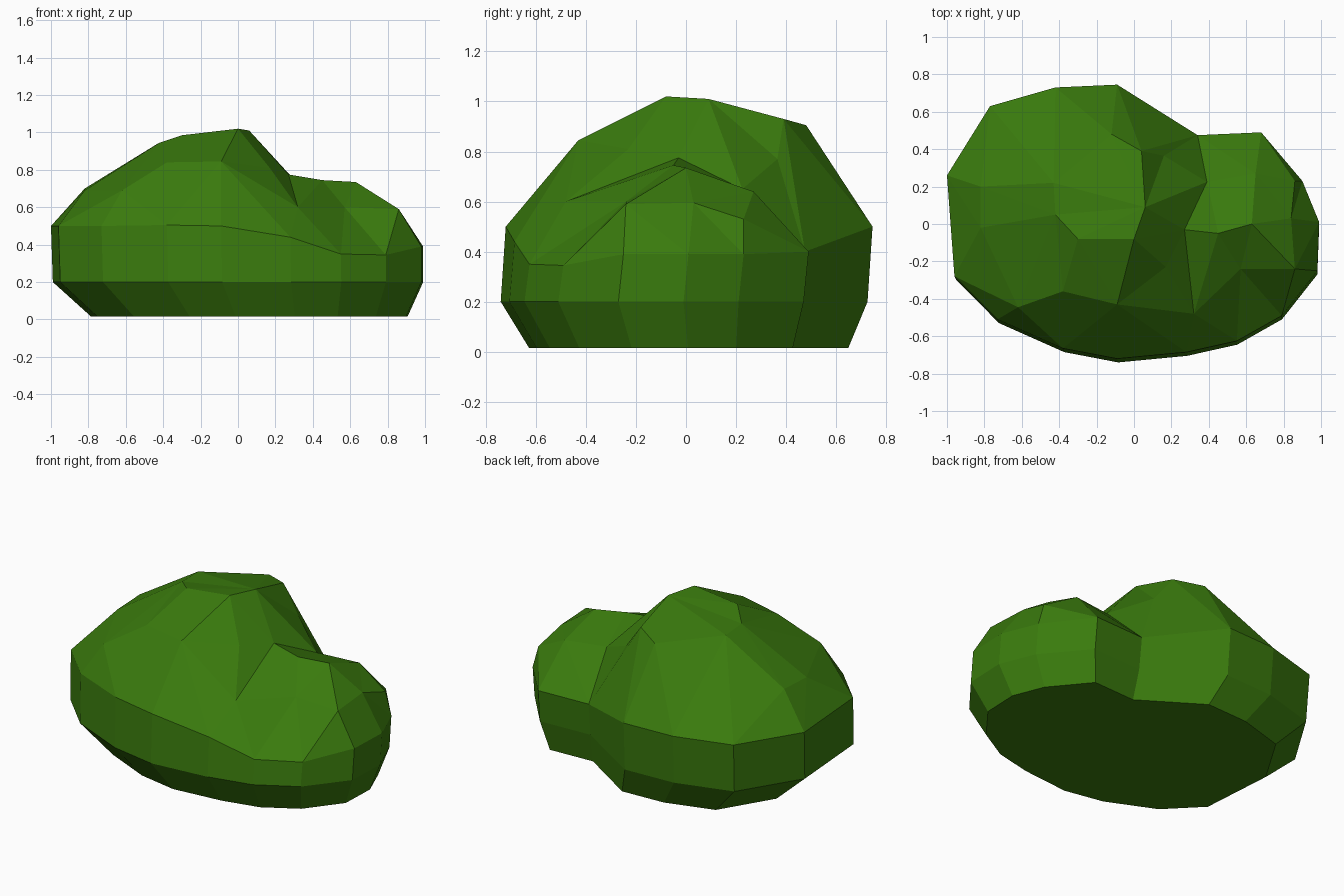
import bpy, bmesh
from mathutils import Vector
from mathutils.geometry import delaunay_2d_cdt

if "Cube" in bpy.data.objects:
    bpy.data.objects.remove(bpy.data.objects["Cube"])

green = bpy.data.materials.new("leaf green")
green.diffuse_color = (0.042, 0.197, 0.004, 1)
green.use_nodes = True
green.node_tree.nodes["Principled BSDF"].inputs["Base Color"].default_value = green.diffuse_color

# Widest outline of the bush, counter-clockwise from the front left
belt = [(-.96, -.28, .5), (-.73, -.51, .5), (-.38, -.665, .505), (-.09, -.72, .5),
        (.28, -.685, .44), (.55, -.625, .35), (.79, -.49, .345), (.98, -.25, .39),
        (.99, .01, .39), (.9, .23, .39), (.68, .49, .4), (.34, .475, .4),
        (-.09, .745, .5), (-.42, .73, .5), (-.77, .63, .5), (-1, .26, .5)]

# Crease between the two lobes, from back to front
valley = [(.39, .225, .65), (.27, -.03, .775), (.32, -.48, .6)]

# Rim of the tall lobe's flat top
rim = [(-.12, .48, .905), (.04, .39, .93), (.06, .09, 1.01), (0, -.08, 1.02),
       (-.3, -.08, .985), (-.42, .05, .945), (-.43, .22, .94)]

# Slopes of the tall lobe, then the low lobe
slopes = [(.16, .365, .77), (-.82, .2, .7), (-.82, -.02, .69), (-.62, -.445, .69),
          (-.38, -.36, .84), (-.09, -.43, .845), (.17, -.23, .81),
          (.45, -.05, .745), (.63, 0, .735), (.65, .27, .64), (.57, -.24, .6),
          (.86, -.24, .59), (.84, .03, .595), (.86, .23, .53)]

points = belt + valley + rim + slopes
n = len(belt)
v, r = n, n + len(valley)
edges = [(i, (i + 1) % n) for i in range(n)]                     # outline
edges += [(11, v), (v, v + 1), (v + 1, v + 2), (v + 2, 4)]       # crease
edges += [(r + i, r + (i + 1) % len(rim)) for i in range(len(rim))]

# Facet the top surface between the points
flat = [Vector(p[:2]) for p in points]
_, _, faces, _, _, _ = delaunay_2d_cdt(flat, edges, [list(range(n))], 1, 1e-5)

bm = bmesh.new()
verts = [bm.verts.new(p) for p in points]
for f in faces:
    bm.faces.new([verts[i] for i in f])

# Sides: lower belt, then the drawn-in base
ring = verts[:n]
for z, sx, sy, dx, dy in [(.2, .995, 1, .005, -.02), (.015, .85, .87, .065, 0)]:
    below = [bm.verts.new((x * sx + dx, y * sy + dy, z)) for x, y, _ in belt]
    for i in range(n):
        j = (i + 1) % n
        bm.faces.new((ring[j], ring[i], below[i], below[j]))
    ring = below
bm.faces.new(ring)
bmesh.ops.recalc_face_normals(bm, faces=bm.faces[:])

mesh = bpy.data.meshes.new("bush")
bm.to_mesh(mesh)
bm.free()
mesh.materials.append(green)
bush = bpy.data.objects.new("bush", mesh)
bpy.context.collection.objects.link(bush)
